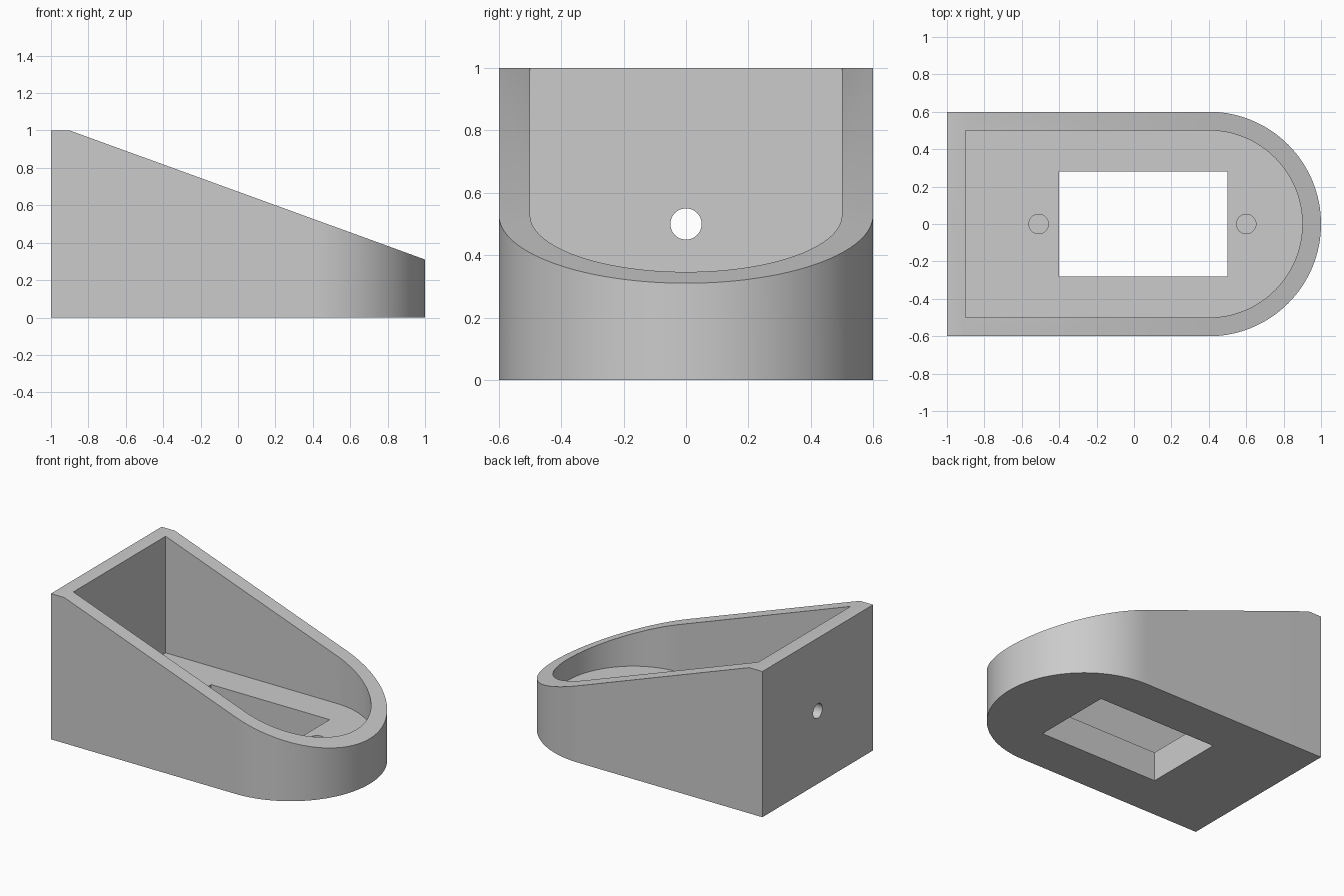
import bpy, bmesh, math
from mathutils import Vector

if "Cube" in bpy.data.objects:
    bpy.data.objects.remove(bpy.data.objects["Cube"], do_unlink=True)

WALL, FLOOR = 0.1, 0.2
ARC_X, RADIUS = 0.4, 0.6
SEGMENTS = 64

grey = bpy.data.materials.new("light grey")
grey.use_nodes = True
grey.diffuse_color = (0.6, 0.6, 0.6, 1)
grey.node_tree.nodes["Principled BSDF"].inputs["Base Color"].default_value = (0.6, 0.6, 0.6, 1)


def prism(name, points, offset):
    """Extrude a closed outline along an offset vector."""
    bm = bmesh.new()
    face = bm.faces.new([bm.verts.new(p) for p in points])
    result = bmesh.ops.extrude_face_region(bm, geom=[face])
    moved = [v for v in result["geom"] if isinstance(v, bmesh.types.BMVert)]
    bmesh.ops.translate(bm, vec=Vector(offset), verts=moved)
    bmesh.ops.recalc_face_normals(bm, faces=bm.faces)
    mesh = bpy.data.meshes.new(name)
    bm.to_mesh(mesh)
    bm.free()
    mesh.materials.append(grey)
    obj = bpy.data.objects.new(name, mesh)
    bpy.context.collection.objects.link(obj)
    return obj


def rounded_outline(back, radius, z):
    """Straight sides ending in a half circle toward +x."""
    points = [(back, radius, z), (back, -radius, z)]
    for i in range(SEGMENTS + 1):
        a = math.pi * (i / SEGMENTS - 0.5)
        points.append((ARC_X + radius * math.cos(a), radius * math.sin(a), z))
    return points


def circle(centre, radius, u, v, count=48):
    c, u, v = Vector(centre), Vector(u), Vector(v)
    angles = [2 * math.pi * i / count for i in range(count)]
    return [c + radius * (math.cos(a) * u + math.sin(a) * v) for a in angles]


def cut(target, cutter):
    bpy.context.view_layer.objects.active = target
    mod = target.modifiers.new("cut", "BOOLEAN")
    mod.operation = "DIFFERENCE"
    mod.solver = "EXACT"
    mod.object = cutter
    bpy.ops.object.modifier_apply(modifier=mod.name)
    bpy.data.objects.remove(cutter, do_unlink=True)


X, Y, Z = (1, 0, 0), (0, 1, 0), (0, 0, 1)

# Outer body with a rounded nose
body = prism("wedge_housing", rounded_outline(-1, RADIUS, 0), (0, 0, 1))

# Hollow interior above the floor
cut(body, prism("cavity_cutter", rounded_outline(-1 + WALL, RADIUS - WALL, FLOOR), (0, 0, 1)))

# Sloping rim, from the back wall down to the nose
slope = (0.31 - 1) / 1.9
ends = [(x, -1, 1 + slope * (x + 0.9)) for x in (-0.9, 1.2)]
cut(body, prism("slope_cutter", ends + [(1.2, -1, 1.3), (-0.9, -1, 1.3)], (0, 2, 0)))

# Rectangular window through the floor
window = [(-0.4, -0.28, -0.1), (0.5, -0.28, -0.1), (0.5, 0.28, -0.1), (-0.4, 0.28, -0.1)]
cut(body, prism("window_cutter", window, (0, 0, 0.4)))

# Blind screw holes in the floor
for x in (-0.51, 0.6):
    cut(body, prism("screw_cutter", circle((x, 0, 0.05), 0.052, X, Y), (0, 0, 0.25)))

# Cable hole through the back wall
cut(body, prism("cable_cutter", circle((-1.1, 0, 0.5), 0.05, Y, Z), (0.3, 0, 0)))

# Smooth curved walls, sharp corners
bpy.ops.object.select_all(action="DESELECT")
body.select_set(True)
bpy.context.view_layer.objects.active = body
bpy.ops.object.shade_smooth_by_angle(angle=math.radians(30))
